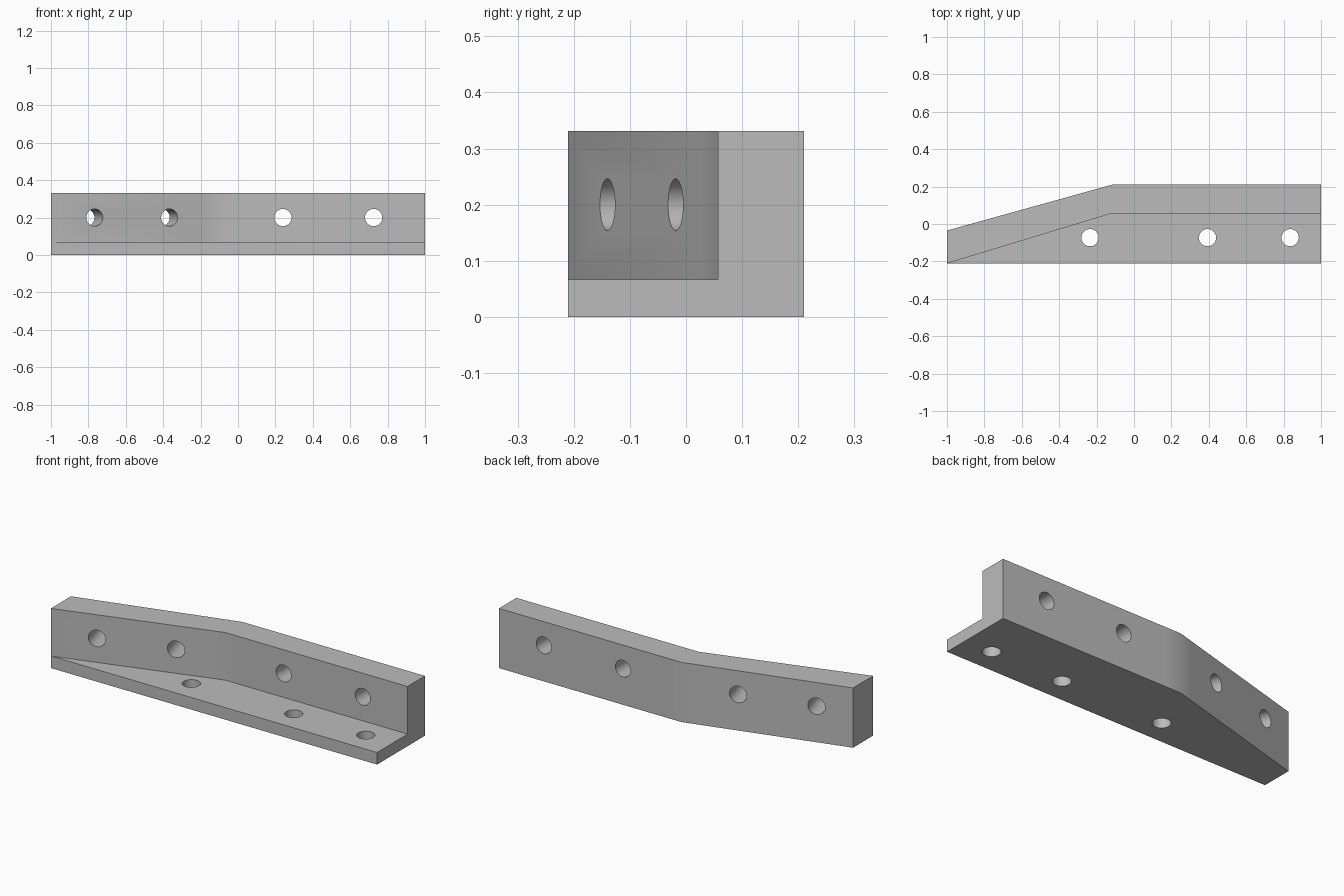
import bpy
import bmesh
from math import atan2, pi
from mathutils import Matrix, Vector

if "Cube" in bpy.data.objects:
    bpy.data.objects.remove(bpy.data.objects["Cube"], do_unlink=True)

HEIGHT, FLANGE, BORE = 0.331, 0.067, 0.046

# Plain grey metal
grey = bpy.data.materials.new("grey_metal")
grey.use_nodes = True
grey.diffuse_color = (0.5, 0.5, 0.5, 1)
grey.node_tree.nodes["Principled BSDF"].inputs["Base Color"].default_value = (0.5, 0.5, 0.5, 1)


def add_object(name, bm):
    bmesh.ops.recalc_face_normals(bm, faces=bm.faces)
    mesh = bpy.data.meshes.new(name)
    bm.to_mesh(mesh)
    bm.free()
    mesh.materials.append(grey)
    obj = bpy.data.objects.new(name, mesh)
    bpy.context.collection.objects.link(obj)
    return obj


def prism(name, outline, bottom, top):
    bm = bmesh.new()
    face = bm.faces.new([bm.verts.new((x, y, bottom)) for x, y in outline])
    result = bmesh.ops.extrude_face_region(bm, geom=[face])
    verts = [v for v in result["geom"] if isinstance(v, bmesh.types.BMVert)]
    bmesh.ops.translate(bm, vec=(0, 0, top - bottom), verts=verts)
    return add_object(name, bm)


def bent_line(start, bend, end_x):
    # Straight run, bend, straight run, with support points beside the bend
    a, b = Vector(start), Vector(bend)
    return [a, b.lerp(a, 0.1), b, b + Vector((0.09, 0)), Vector((end_x, b.y))]


def bore(name, centre, axis):
    bm = bmesh.new()
    turn = Vector((0, 0, 1)).rotation_difference(Vector(axis)).to_matrix().to_4x4()
    bmesh.ops.create_cone(bm, cap_ends=True, segments=48, radius1=BORE, radius2=BORE,
                          depth=0.5, matrix=Matrix.Translation(centre) @ turn)
    return add_object(name, bm)


def cut(target, cutter):
    mod = target.modifiers.new("cut", "BOOLEAN")
    mod.operation = "DIFFERENCE"
    mod.solver = "EXACT"
    mod.object = cutter
    bpy.context.view_layer.objects.active = target
    bpy.ops.object.modifier_apply(modifier=mod.name)
    bpy.data.objects.remove(cutter, do_unlink=True)


# Solid bent block, then the open corner above the flange
back = bent_line((-1, -0.035), (-0.118, 0.21), 1)
bracket = prism("angle_bracket", back + [(1, -0.21), (-1, -0.21)], 0, HEIGHT)
inner = bent_line((-1.05, -0.226), (-0.118, 0.057), 1.1)
cut(bracket, prism("corner_cutter", inner + [(1.1, -0.4), (-1.05, -0.4)], FLANGE, 0.5))

# Bolt holes through the straight and the angled wall
slope = 0.29
for x in (0.24, 0.725):
    cut(bracket, bore("wall_bore", (x, 0.13, 0.2), (0, 1, 0)))
for x in (-0.767, -0.367):
    y = 0.057 + (x + 0.118) * 0.302
    cut(bracket, bore("angled_bore", (x, y, 0.2), (-slope, 1, 0)))

# Bolt holes through the flange
for x in (-0.235, 0.393, 0.835):
    cut(bracket, bore("flange_bore", (x, -0.073, 0), (0, 0, 1)))

bpy.ops.object.select_all(action="DESELECT")
bracket.select_set(True)
bpy.context.view_layer.objects.active = bracket
bpy.ops.object.shade_smooth_by_angle(angle=pi / 6)
